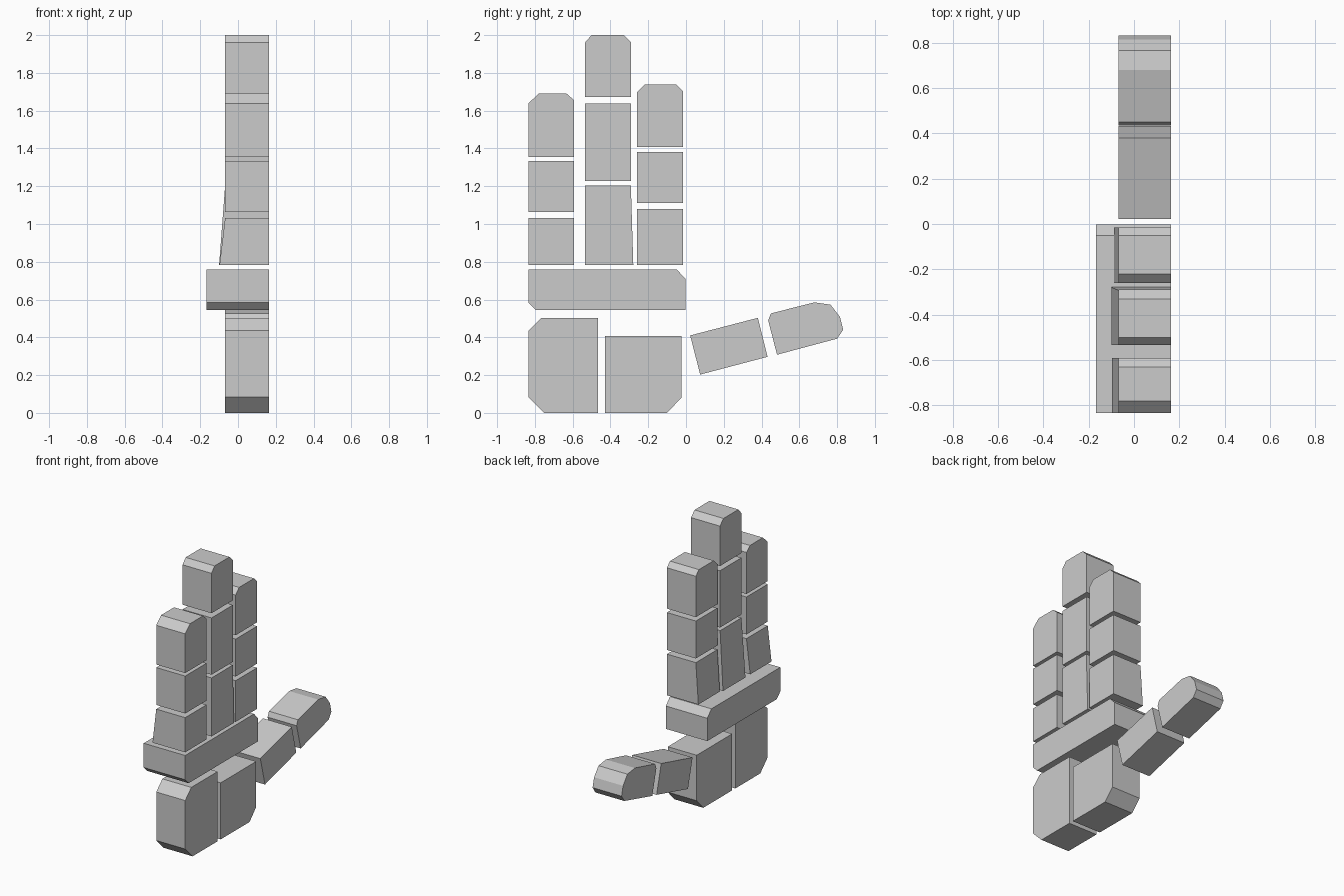
import bpy, bmesh

if "Cube" in bpy.data.objects:
    bpy.data.objects.remove(bpy.data.objects["Cube"])

grey = bpy.data.materials.new("light grey")
grey.diffuse_color = (0.6, 0.6, 0.6, 1)
grey.use_nodes = True
grey.node_tree.nodes["Principled BSDF"].inputs["Base Color"].default_value = grey.diffuse_color

FRONT, BACK = 0.163, -0.068  # palm side and back-of-hand side along x


def block(name, outline, back=BACK, bottom_back=None):
    """Extrude a (y, z) outline along x; bottom_back flares the lower back edge."""
    bm = bmesh.new()
    face = bm.faces.new([bm.verts.new((back, y, z)) for y, z in outline])
    ext = bmesh.ops.extrude_face_region(bm, geom=[face])
    far = [v for v in ext["geom"] if isinstance(v, bmesh.types.BMVert)]
    for v in far:
        v.co.x = FRONT
    if bottom_back is not None:
        low = min(z for _, z in outline)
        for v in bm.verts:
            if v not in far and v.co.z < low + 0.01:
                v.co.x = bottom_back
    bmesh.ops.recalc_face_normals(bm, faces=bm.faces)
    mesh = bpy.data.meshes.new(name)
    bm.to_mesh(mesh)
    bm.free()
    mesh.materials.append(grey)
    obj = bpy.data.objects.new(name, mesh)
    bpy.context.collection.objects.link(obj)


def rect(y0, y1, z0, z1):
    return [(y0, z0), (y1, z0), (y1, z1), (y0, z1)]


def tip(y0, y1, z0, z1, left, right):
    """Rectangle with both top corners cut; left and right are (dy, dz) cuts."""
    return [(y0, z0), (y1, z0), (y1, z1 - right[1]), (y1 - right[0], z1),
            (y0 + left[0], z1), (y0, z1 - left[1])]


# Palm heel blocks
block("outer_palm", [(-0.75, 0), (-0.465, 0), (-0.465, 0.503), (-0.765, 0.503),
                     (-0.835, 0.435), (-0.835, 0.085)])
block("inner_palm", [(-0.43, 0), (-0.10, 0), (-0.025, 0.08), (-0.025, 0.408),
                     (-0.43, 0.408)])

# Knuckle bar
block("knuckle_bar", [(-0.795, 0.545), (-0.003, 0.545), (-0.003, 0.71), (-0.05, 0.76),
                      (-0.835, 0.76), (-0.835, 0.585)], back=-0.168)

# Fingers: lower, middle and tip segments
block("little_finger_lower", rect(-0.835, -0.592, 0.783, 1.033), bottom_back=-0.098)
block("little_finger_middle", rect(-0.835, -0.592, 1.063, 1.333))
block("little_finger_tip", tip(-0.835, -0.592, 1.355, 1.69, (0.055, 0.052), (0.04, 0.035)))

block("middle_finger_lower", [(-0.535, 0.783), (-0.279, 0.783), (-0.292, 1.205),
                              (-0.535, 1.205)], bottom_back=-0.1)
block("middle_finger_middle", rect(-0.535, -0.29, 1.228, 1.638))
block("middle_finger_tip", tip(-0.535, -0.29, 1.672, 2.0, (0.035, 0.04), (0.04, 0.04)))

block("index_finger_lower", rect(-0.26, -0.015, 0.783, 1.08), bottom_back=-0.088)
block("index_finger_middle", rect(-0.26, -0.015, 1.11, 1.38))
block("index_finger_tip", tip(-0.26, -0.015, 1.408, 1.738, (0.04, 0.04), (0.035, 0.035)))

# Thumb
block("thumb_lower", [(0.075, 0.203), (0.432, 0.297), (0.38, 0.503), (0.022, 0.41)])
block("thumb_tip", [(0.482, 0.308), (0.80, 0.393), (0.832, 0.44), (0.815, 0.508),
                    (0.765, 0.573), (0.68, 0.585), (0.45, 0.527), (0.435, 0.49)])
